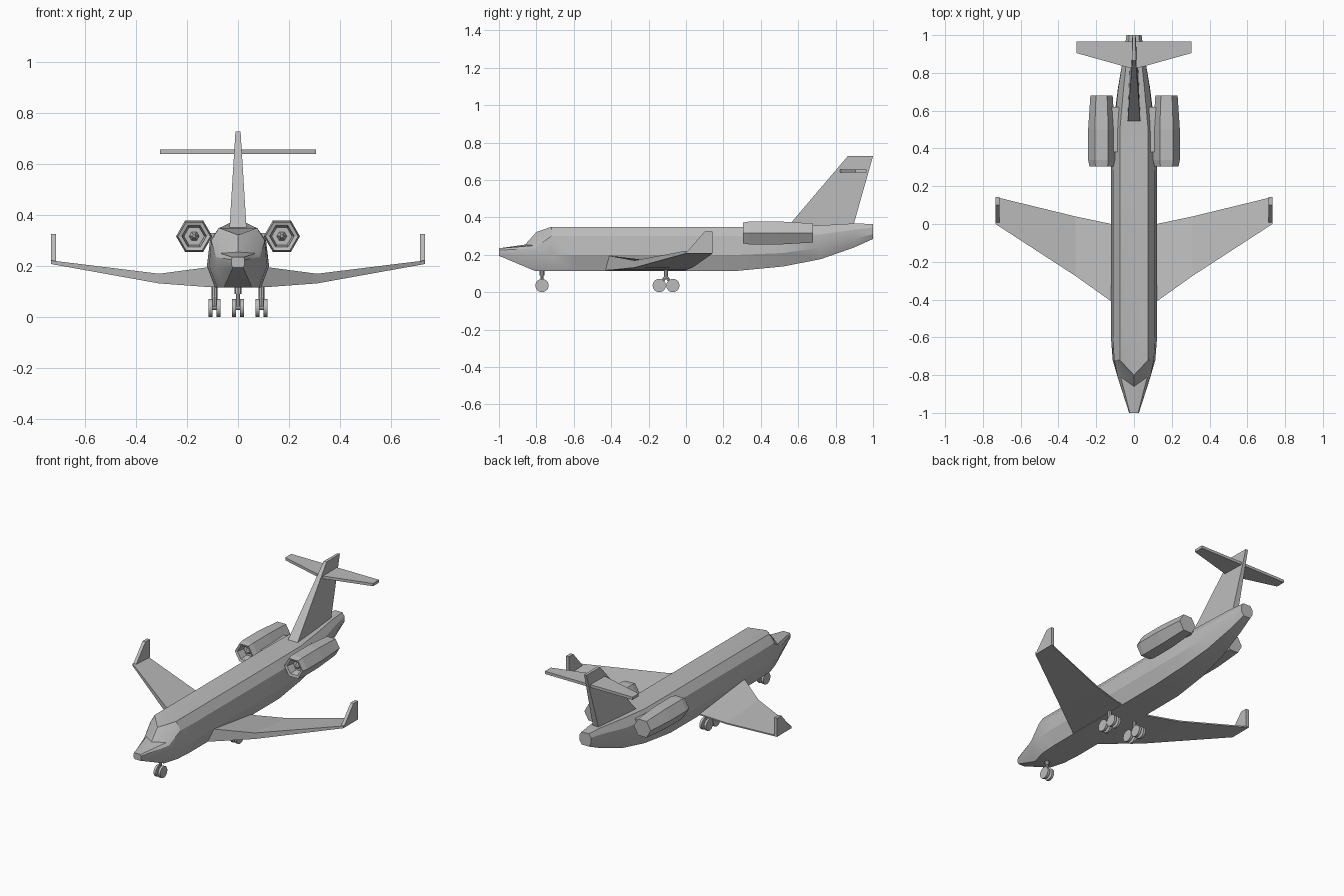
import bpy
import bmesh
from math import cos, sin, pi, radians
from mathutils import Vector

cube = bpy.data.objects.get("Cube")
if cube:
    bpy.data.objects.remove(cube, do_unlink=True)

grey = bpy.data.materials.new("plain_grey")
grey.use_nodes = True
tone = (0.5, 0.5, 0.5, 1)
grey.diffuse_color = tone
grey.node_tree.nodes["Principled BSDF"].inputs["Base Color"].default_value = tone


def loft(name, rings, mirror=False, smooth=None):
    """Skin a list of equal-length closed rings and cap both ends."""
    bm = bmesh.new()
    loops = [[bm.verts.new(p) for p in ring] for ring in rings]
    count = len(loops[0])
    for a, b in zip(loops, loops[1:]):
        for i in range(count):
            j = (i + 1) % count
            bm.faces.new((a[i], a[j], b[j], b[i]))
    bm.faces.new(loops[0])
    bm.faces.new(loops[-1])
    bmesh.ops.recalc_face_normals(bm, faces=bm.faces)
    mesh = bpy.data.meshes.new(name)
    bm.to_mesh(mesh)
    bm.free()
    mesh.materials.append(grey)
    obj = bpy.data.objects.new(name, mesh)
    bpy.context.collection.objects.link(obj)
    if mirror:
        mod = obj.modifiers.new("mirror", "MIRROR")
        mod.use_mirror_merge = False
    if smooth:
        bpy.ops.object.select_all(action="DESELECT")
        obj.select_set(True)
        bpy.context.view_layer.objects.active = obj
        bpy.ops.object.shade_smooth_by_angle(angle=radians(smooth))
    return obj


def rod(name, start, end, radius, sides=8, mirror=False):
    """Straight cylinder between two points."""
    start, end = Vector(start), Vector(end)
    turn = (end - start).to_track_quat("Z", "Y")
    circle = [turn @ Vector((radius * cos(2 * pi * i / sides),
                             radius * sin(2 * pi * i / sides), 0))
              for i in range(sides)]
    return loft(name, [[p + c for c in circle] for p in (start, end)],
                mirror, 35)


# Fuselage: half sections as top, shoulder, waist and keel (x, z) pairs,
# with the centre point of the roof pulled forward at the windscreen
def section(y, top, shoulder, waist, keel, peak=None):
    half = [(x, y, z) for x, z in (top, shoulder, waist, keel)]
    centre = (0, peak[0], peak[1]) if peak else (0, y, top[1])
    return [centre] + half + [(-x, v, z) for x, v, z in reversed(half)]


body = ((.075, .35), (.11, .3), (.122, .2), (.09, .115))
loft("fuselage", [
    section(-1, (.022, .235), (.026, .225), (.026, .205), (.02, .195)),
    section(-.81, (.07, .25), (.086, .235), (.087, .19), (.055, .115), (-.86, .255)),
    section(-.72, (.075, .35), (.105, .3), (.113, .2), (.082, .115), (-.8, .322)),
    section(-.6, *body),
    section(.28, *body),
    section(.52, (.073, .35), (.105, .3), (.11, .21), (.078, .138)),
    section(.72, (.055, .358), (.083, .31), (.085, .24), (.058, .177)),
    section(.9, (.036, .368), (.054, .335), (.054, .285), (.036, .24)),
    section(1, (.025, .365), (.04, .345), (.04, .31), (.025, .285)),
], smooth=25)


# Wings: wedge sections, thick at the leading edge and thin at the back
def wing_section(x, front, back, low, high, rear):
    return [(x, front, low), (x, front, high), (x, back, rear + .008), (x, back, rear)]


loft("wing", [
    wing_section(.05, -.46, -.01, .117, .2, .117),
    wing_section(.12, -.41, 0, .118, .195, .118),
    wing_section(.31, -.275, .04, .132, .17, .135),
    wing_section(.733, 0, .143, .208, .222, .208),
], mirror=True)

# Winglets
outline = [(0, .21), (.1, .325), (.143, .325), (.143, .21)]
loft("winglet", [[(x, y, z) for y, z in outline] for x in (.713, .733)], mirror=True)


# Tail fin, tapering upward
def fin_section(z, front, back, nose, tail):
    return [(-nose, front, z), (nose, front, z), (tail, back, z), (-tail, back, z)]


loft("tail_fin", [fin_section(.34, .535, .89, .034, .02),
                  fin_section(.728, .865, 1, .01, .008)])

# Tailplane near the top of the fin
plan = [(0, .82), (.305, .905), (.305, .965), (-.305, .965), (-.305, .905)]
loft("tailplane", [[(x, y, z) for x, y in plan] for z in (.64, .657)])


# Engines: six-sided nacelles with a recessed intake and a hub
def hexagon(y, size):
    return [(.172 + .071 * size * cos(i * pi / 3), y,
             .317 + .071 * size * sin(i * pi / 3)) for i in range(6)]


loft("engine_nacelle", [hexagon(y, s) for y, s in (
    (.36, .56), (.31, .68), (.305, .9), (.34, 1), (.5, 1), (.68, .83))], mirror=True)
loft("engine_hub", [hexagon(y, s) for y, s in ((.32, .08), (.365, .3))], mirror=True)
mount = [(.38, .3), (.38, .33), (.62, .33), (.62, .3)]
loft("engine_pylon", [[(x, y, z) for y, z in mount] for x in (.06, .13)], mirror=True)


# Landing gear: paired wheels on axles
def wheel_pair(name, x, y, mirror):
    for side in (-1, 1):
        rod(name + "_wheel", (x + side * .008, y, .036), (x + side * .023, y, .036),
            .036, 14, mirror)
    rod(name + "_axle", (x - .01, y, .036), (x + .01, y, .036), .009, 8, mirror)


wheel_pair("nose", 0, -.77, False)
rod("nose_strut", (0, -.77, .03), (0, -.77, .13), .008)
rod("nose_strut_collar", (0, -.77, .09), (0, -.77, .125), .013)
for y in (-.143, -.07):
    wheel_pair("main", .092, y, True)
    rod("main_strut_leg", (.092, y, .036), (.092, -.107, .085), .008, 8, True)
rod("main_strut", (.092, -.107, .07), (.092, -.107, .14), .011, 8, True)
